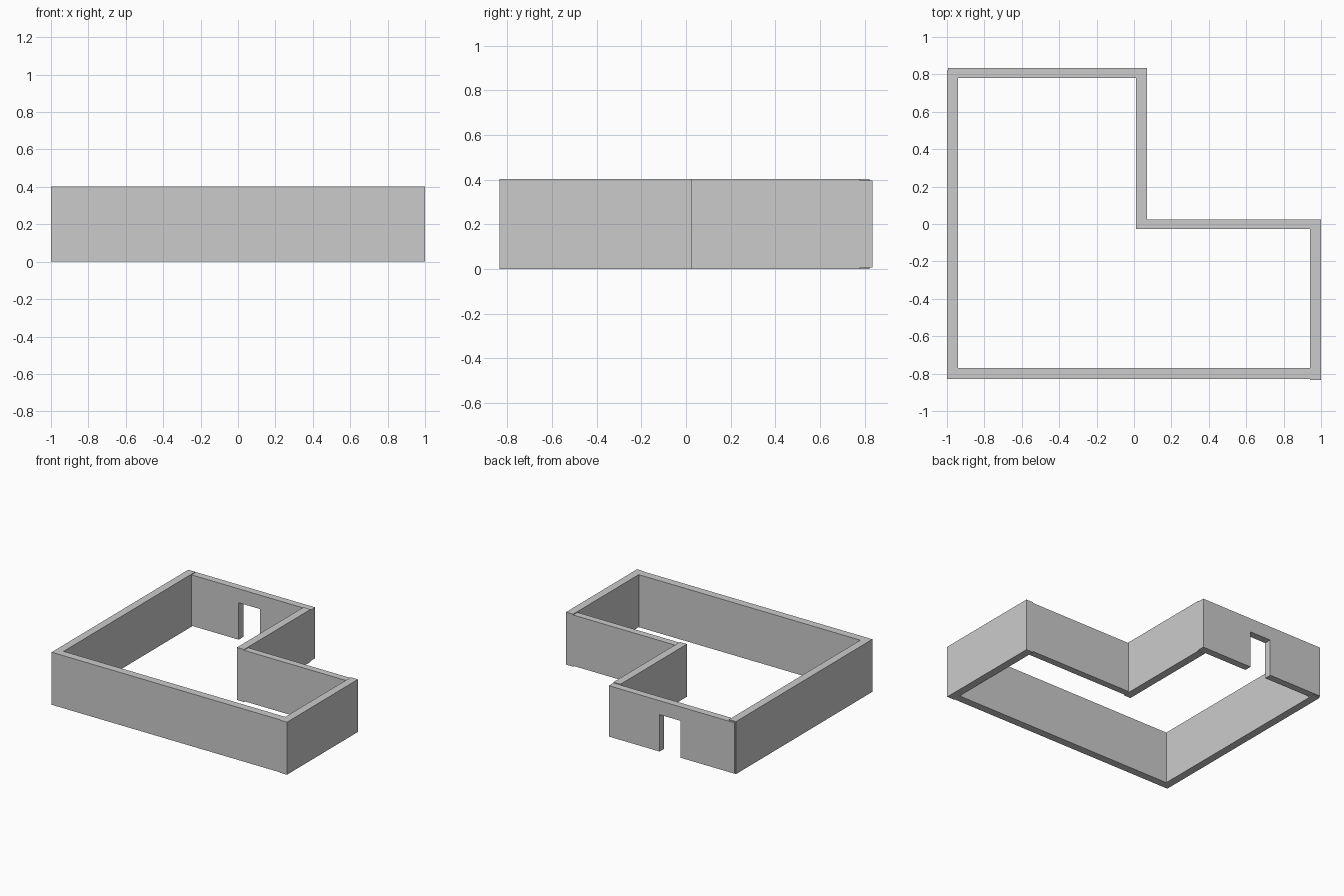
import bpy, bmesh

if "Cube" in bpy.data.objects:
    bpy.data.objects.remove(bpy.data.objects["Cube"])


def wall(name, profile, y0, y1):
    """Extrude an x-z outline along y from y0 to y1."""
    bm = bmesh.new()
    face = bm.faces.new([bm.verts.new((x, y0, z)) for x, z in profile])
    new = bmesh.ops.extrude_face_region(bm, geom=[face])["geom"]
    verts = [v for v in new if isinstance(v, bmesh.types.BMVert)]
    bmesh.ops.translate(bm, verts=verts, vec=(0, y1 - y0, 0))
    bmesh.ops.recalc_face_normals(bm, faces=bm.faces)
    mesh = bpy.data.meshes.new(name)
    bm.to_mesh(mesh)
    bm.free()
    obj = bpy.data.objects.new(name, mesh)
    bpy.context.collection.objects.link(obj)


def rect(x0, x1, z0, z1):
    return [(x0, z0), (x1, z0), (x1, z1), (x0, z1)]


H = 0.403            # full wall height
LOW, TOP = 0.007, 0.397  # slightly inset walls

# Plain walls around the L-shaped plan
wall("front_wall", rect(-1, 0.94, 0, H), -0.83, -0.77)
wall("right_wall", rect(0.94, 1, 0, H), -0.835, 0.025)
wall("left_wall", rect(-1, -0.94, 0, H), -0.77, 0.822)
wall("inner_side_wall", rect(0.01, 0.07, 0, H), -0.027, 0.78)
wall("inner_back_wall", rect(0.07, 0.94, LOW, TOP), -0.027, 0.025)

# Back wall with a doorway open at the bottom
L, R, D0, D1, DH = -0.995, 0.07, -0.54, -0.36, 0.29
wall("back_wall", [(L, LOW), (D0, LOW), (D0, DH), (D1, DH), (D1, LOW),
                   (R, LOW), (R, TOP), (L, TOP)], 0.78, 0.835)
